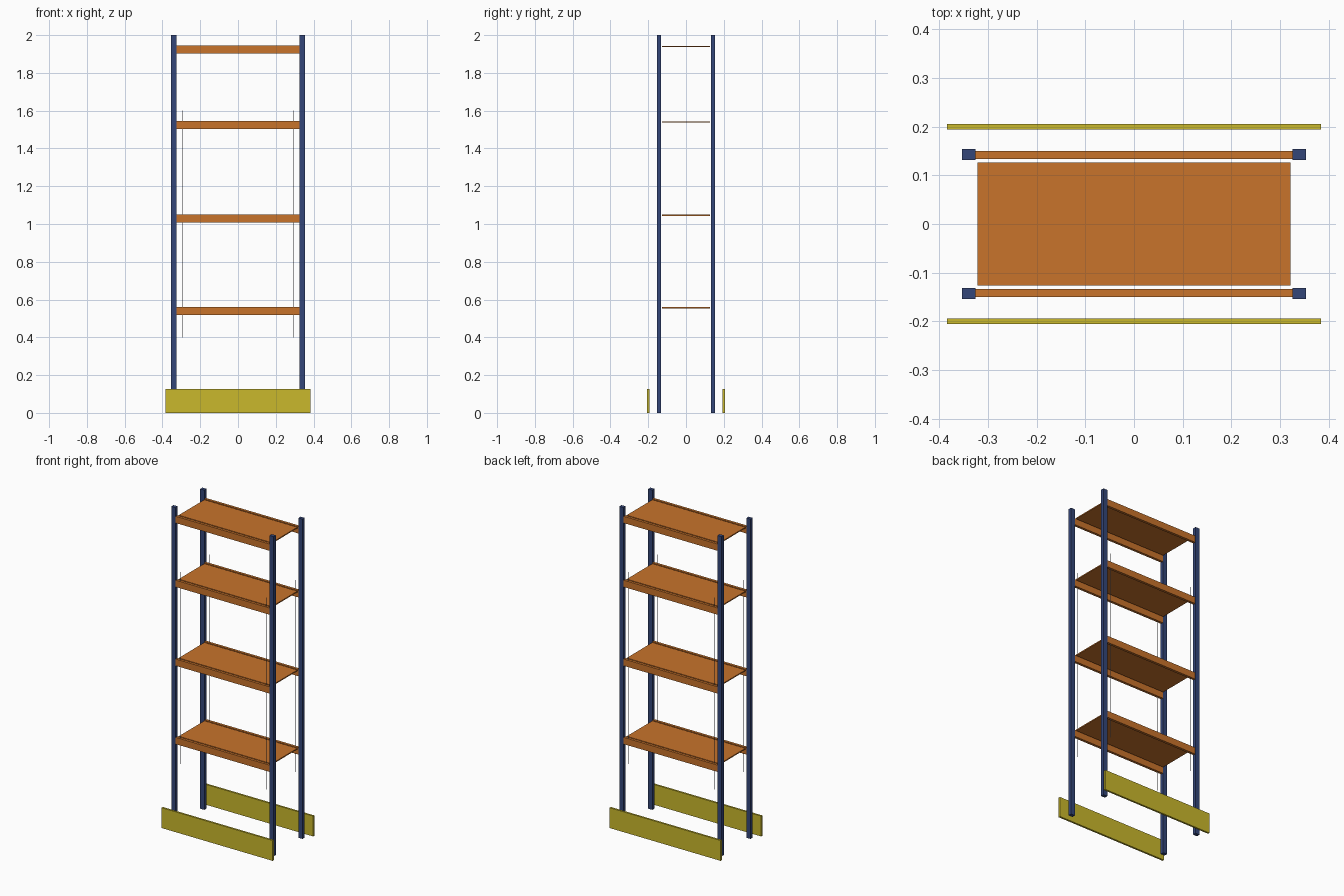
import bpy

cube = bpy.data.objects.get("Cube")
if cube:
    bpy.data.objects.remove(cube, do_unlink=True)


def material(name, rgb):
    m = bpy.data.materials.new(name)
    m.use_nodes = True
    colour = (*rgb, 1)
    m.diffuse_color = colour
    m.node_tree.nodes["Principled BSDF"].inputs["Base Color"].default_value = colour
    return m


blue = material("upright blue", (0.034, 0.061, 0.19))
orange = material("shelf orange", (0.58, 0.172, 0.024))
yellow = material("guard yellow", (0.585, 0.48, 0.025))
steel = material("rod steel", (0.2, 0.2, 0.22))


def box(name, centre, size, mat):
    """Add a box with its scale baked into the mesh."""
    bpy.ops.mesh.primitive_cube_add(size=1)
    ob = bpy.context.object
    ob.name = name
    for v in ob.data.vertices:
        v.co = [c * s for c, s in zip(v.co, size)]
    ob.location = centre
    ob.data.materials.append(mat)
    return ob


SHELF_TOPS = (0.56, 1.05, 1.543, 1.943)
POST_X, POST_Y = 0.34, 0.143

for side, y_sign in (("front", -1), ("back", 1)):
    # Uprights and the thin rods beside them
    for hand, x_sign in (("left", 1), ("right", -1)):
        box(f"{side}_{hand}_upright", (x_sign * POST_X, y_sign * POST_Y, 1),
            (0.028, 0.022, 2), blue)
        box(f"{side}_{hand}_rod", (x_sign * 0.295, y_sign * POST_Y, 1),
            (0.0015, 0.0015, 1.2), steel)
    # Floor guard
    box(f"{side}_floor_guard", (0, y_sign * 0.2, 0.0635),
        (0.768, 0.012, 0.127), yellow)

for level, top in enumerate(SHELF_TOPS, 1):
    # Shelf panel with a beam along each long edge
    box(f"shelf_{level}", (0, 0, top - 0.003), (0.643, 0.253, 0.007), orange)
    for side, y_sign in (("front", -1), ("back", 1)):
        box(f"{side}_beam_{level}", (0, y_sign * 0.142, top - 0.02),
            (0.653, 0.016, 0.042), orange)
